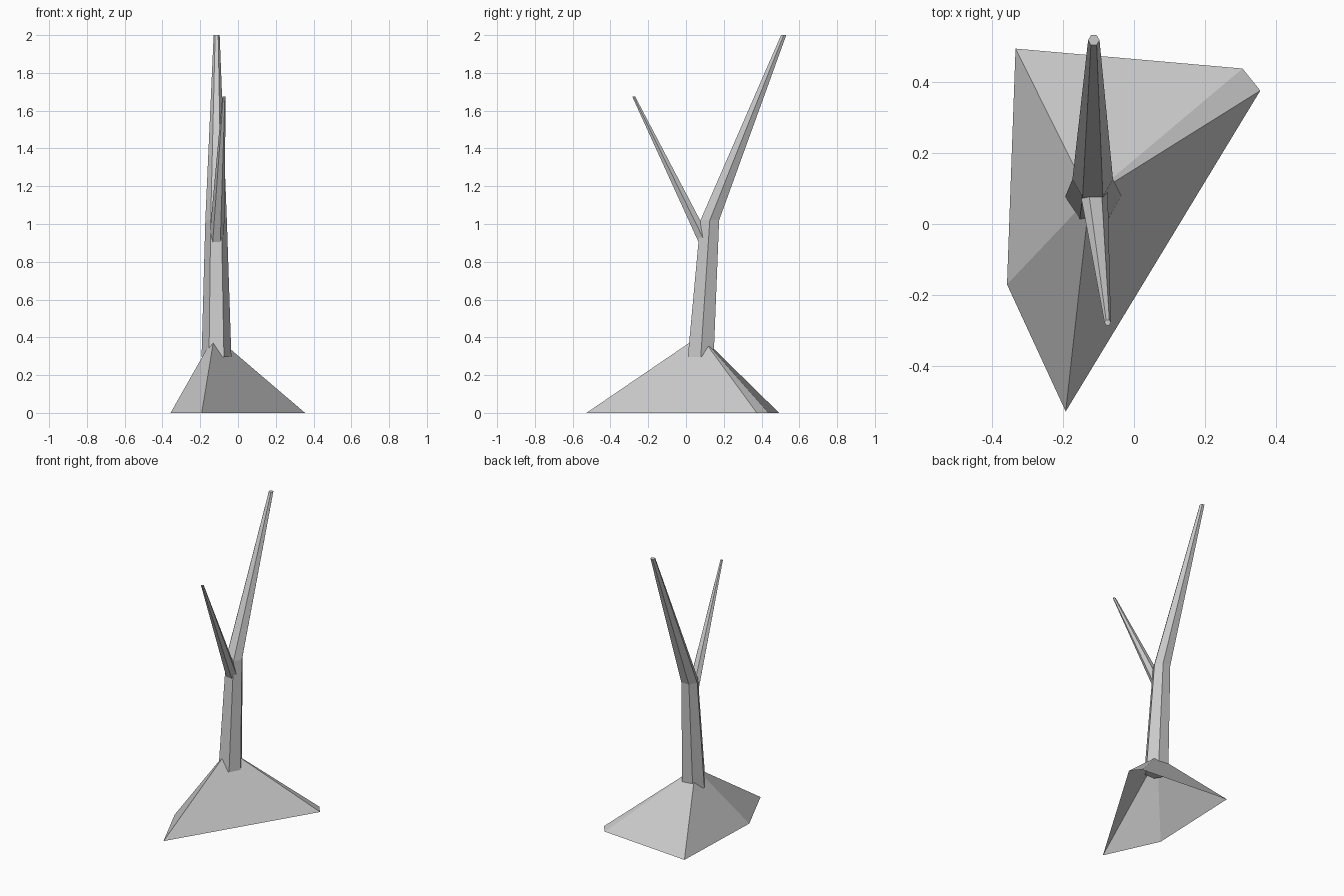
import bpy, bmesh
from math import cos, sin, pi

if "Cube" in bpy.data.objects:
    bpy.data.objects.remove(bpy.data.objects["Cube"])


def finish(name, bm):
    bmesh.ops.recalc_face_normals(bm, faces=bm.faces)
    mesh = bpy.data.meshes.new(name)
    bm.to_mesh(mesh)
    bm.free()
    obj = bpy.data.objects.new(name, mesh)
    bpy.context.collection.objects.link(obj)
    return obj


def limb(name, path, sides=6):
    """Tapered limb through (x, y, z, radius) rings, capped at both ends."""
    bm = bmesh.new()
    angles = [2 * pi * i / sides for i in range(sides)]
    rings = [[bm.verts.new((x + r * cos(a), y + r * sin(a), z)) for a in angles]
             for x, y, z, r in path]
    for low, high in zip(rings, rings[1:]):
        for i in range(sides):
            j = (i + 1) % sides
            bm.faces.new((low[i], low[j], high[j], high[i]))
    bm.faces.new(rings[0][::-1])
    bm.faces.new(rings[-1])
    return finish(name, bm)


# Earth mound: irregular five-sided cone, open underneath
bm = bmesh.new()
outline = [(-0.333, 0.493), (-0.357, -0.17), (-0.192, -0.527),
           (0.355, 0.375), (0.305, 0.437)]
base = [bm.verts.new((x, y, 0)) for x, y in outline]
apex = bm.verts.new((-0.125, 0.075, 0.41))
for a, b in zip(base, base[1:] + base[:1]):
    bm.faces.new((a, b, apex))
finish("mound", bm)

# Trunk bending back into the long main branch
limb("trunk", [(-0.114, 0.078, 0.295, 0.079),
               (-0.116, 0.126, 1.02, 0.057),
               (-0.113, 0.517, 2.0, 0.016)])

# Thin side branch leaning forward
limb("side_branch", [(-0.114, 0.103, 0.90, 0.040),
                     (-0.074, -0.277, 1.675, 0.009)])
